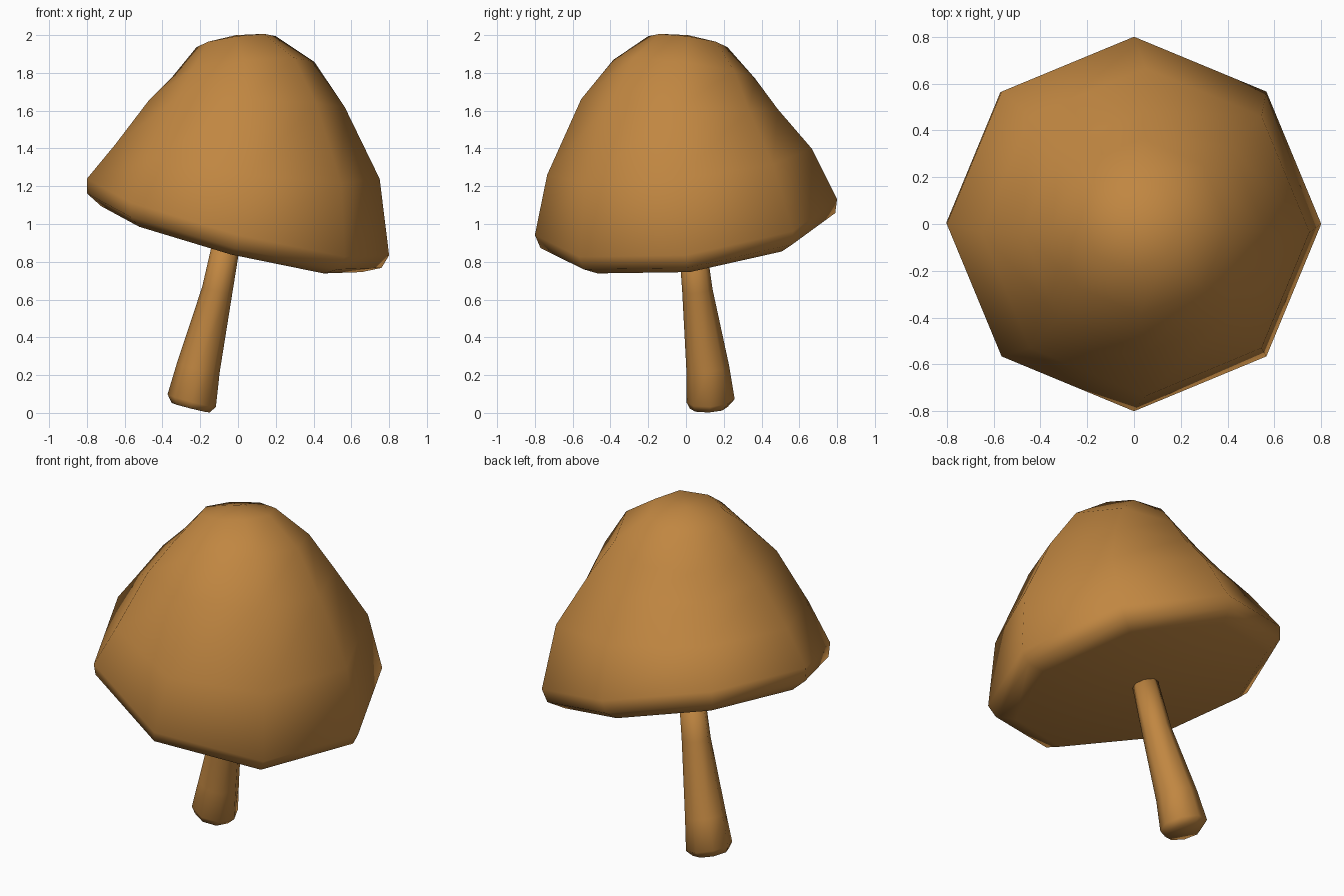
import bpy, math

if "Cube" in bpy.data.objects:
    bpy.data.objects.remove(bpy.data.objects["Cube"])

tan = bpy.data.materials.new("mushroom_tan")
tan.diffuse_color = (0.53, 0.24, 0.053, 1)
tan.use_nodes = True
tan.node_tree.nodes["Principled BSDF"].inputs["Base Color"].default_value = tan.diffuse_color


def loft(name, rings, sides=8, apex=None):
    """Skin tilted rings (cx, cy, cz, radius, slope_x, slope_y) from bottom to top."""
    verts, faces = [], []
    for cx, cy, cz, r, sx, sy in rings:
        for i in range(sides):
            a = 2 * math.pi * i / sides
            dx, dy = r * math.cos(a), r * math.sin(a)
            verts.append((cx + dx, cy + dy, cz + sx * dx + sy * dy))
    for k in range(len(rings) - 1):
        for i in range(sides):
            j = (i + 1) % sides
            b, t = k * sides, (k + 1) * sides
            faces.append((b + i, b + j, t + j, t + i))
    faces.append(tuple(reversed(range(sides))))
    top = (len(rings) - 1) * sides
    if apex:
        verts.append(apex)
        faces += [(top + i, top + (i + 1) % sides, len(verts) - 1) for i in range(sides)]
    else:
        faces.append(tuple(range(top, top + sides)))
    mesh = bpy.data.meshes.new(name)
    mesh.from_pydata(verts, [], faces)
    mesh.materials.append(tan)
    for p in mesh.polygons:
        p.use_smooth = True
    mesh.update()
    obj = bpy.data.objects.new(name, mesh)
    bpy.context.collection.objects.link(obj)
    return obj


# Cap: tilted rim that leans back towards level, then the other way, at the crown
loft("cap", [
    (-0.035, 0.02, 0.92, 0.69, -0.253, 0.119),
    (-0.02, 0.01, 0.965, 0.78, -0.253, 0.119),
    (0.0, 0.0, 1.037, 0.80, -0.253, 0.119),
    (0.05, -0.035, 1.33, 0.70, -0.13, 0.10),
    (0.045, -0.035, 1.635, 0.52, -0.03, -0.05),
    (0.03, -0.01, 1.82, 0.375, 0.10, -0.13),
    (-0.01, 0.01, 1.965, 0.21, 0.14, -0.14),
], apex=(-0.01, 0.01, 2.0))

# Stem: leaning, tapered upwards, rounded foot
loft("stem", [
    (-0.25, 0.12, 0.027, 0.10, -0.25, 0.04),
    (-0.245, 0.13, 0.065, 0.128, -0.26, 0.06),
    (-0.21, 0.115, 0.24, 0.113, -0.22, 0.10),
    (-0.11, 0.06, 0.65, 0.08, -0.20, 0.10),
    (-0.055, 0.03, 0.93, 0.07, -0.25, 0.12),
])
